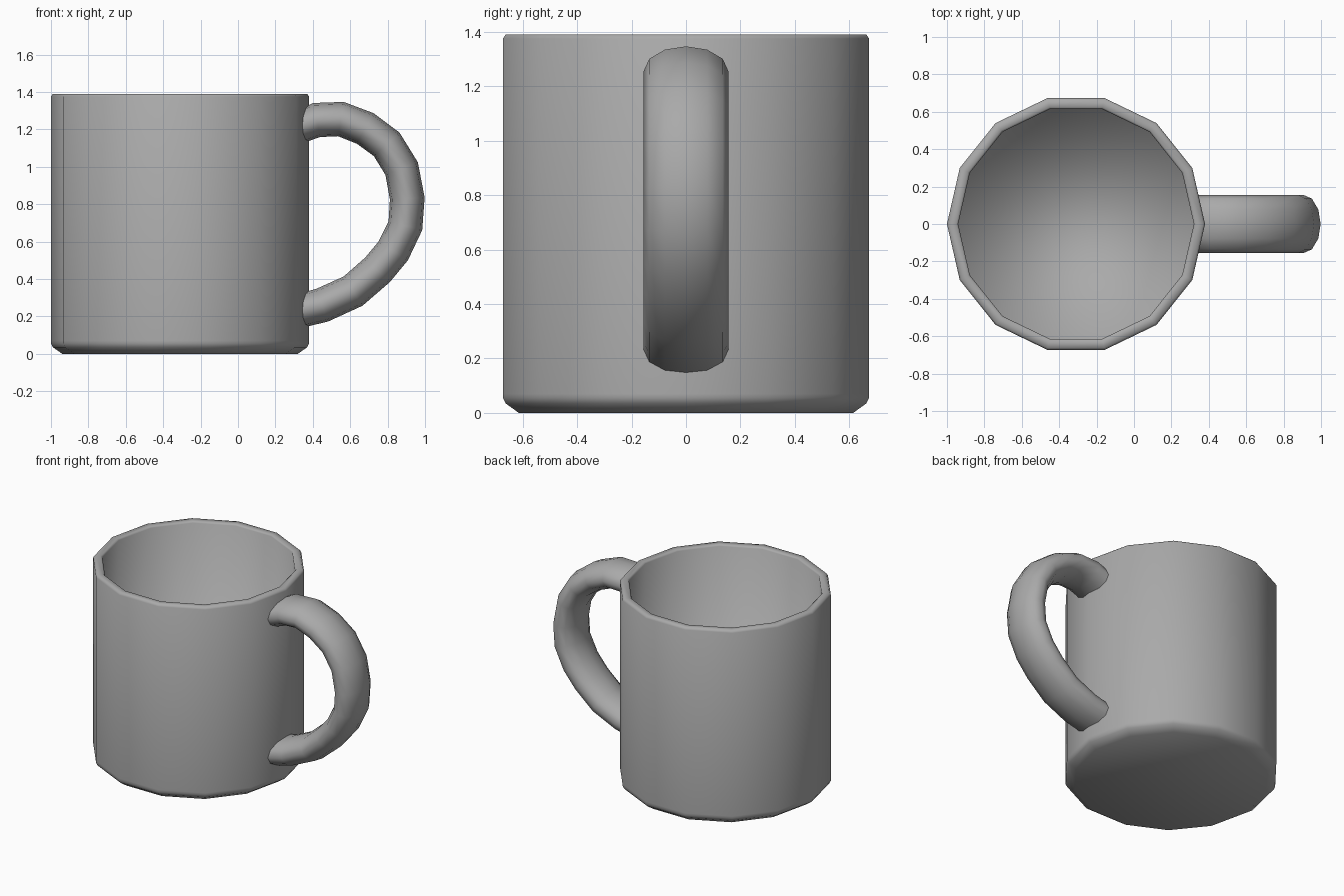
import bpy
import bmesh
from math import sin, cos, tau
from mathutils import Vector

cube = bpy.data.objects.get("Cube")
if cube:
    bpy.data.objects.remove(cube, do_unlink=True)

# Single grey glaze
grey = bpy.data.materials.new("grey_glaze")
grey.use_nodes = True
colour = (0.4, 0.4, 0.4, 1)
grey.diffuse_color = colour
grey.node_tree.nodes["Principled BSDF"].inputs["Base Color"].default_value = colour


def loft(name, rings, sharp_caps):
    """Skin a list of equal-length point rings and cap both ends."""
    bm = bmesh.new()
    loops = [[bm.verts.new(p) for p in ring] for ring in rings]
    n = len(loops[0])
    for a, b in zip(loops, loops[1:]):
        for i in range(n):
            j = (i + 1) % n
            bm.faces.new((a[i], a[j], b[j], b[i]))
    caps = [bm.faces.new(loops[0]), bm.faces.new(loops[-1])]
    bmesh.ops.recalc_face_normals(bm, faces=bm.faces[:])
    for face in bm.faces:
        face.smooth = True
    if sharp_caps:
        for cap in caps:
            for edge in cap.edges:
                edge.smooth = False
    mesh = bpy.data.meshes.new(name)
    bm.to_mesh(mesh)
    bm.free()
    mesh.materials.append(grey)
    obj = bpy.data.objects.new(name, mesh)
    bpy.context.collection.objects.link(obj)
    return obj


# Cup: fourteen-sided profile running up the outside, over the rim, down inside
SIDES = 14
CENTRE_X = -0.31
profile = [(0.63, 0), (0.68, 0.035), (0.69, 0.055), (0.69, 0.07),
           (0.69, 1.375), (0.68, 1.39), (0.64, 1.39), (0.63, 1.38),
           (0.63, 0.07)]
cup_rings = [[(CENTRE_X + r * cos(tau * i / SIDES), r * sin(tau * i / SIDES), z)
              for i in range(SIDES)] for r, z in profile]
loft("cup", cup_rings, False)

# Handle: oval section swept along a path in the xz plane, ends inside the wall
path = [Vector((x, 0, z)) for x, z in [
    (0.332, 1.215), (0.42, 1.25), (0.55, 1.255), (0.68, 1.205), (0.795, 1.12),
    (0.875, 0.99), (0.905, 0.83), (0.895, 0.685), (0.83, 0.55),
    (0.745, 0.448), (0.615, 0.335), (0.45, 0.26), (0.332, 0.23)]]
HALF_WIDTH, HALF_DEPTH, SECTION = 0.156, 0.093, 12
handle_rings = []
for k, p in enumerate(path):
    if k == 0:
        tangent = Vector((1, 0, 0))
    elif k == len(path) - 1:
        tangent = Vector((-1, 0, 0))
    else:
        tangent = ((path[k + 1] - p).normalized() + (p - path[k - 1]).normalized()).normalized()
    outward = Vector((-tangent.z, 0, tangent.x))
    side = Vector((0, 1, 0))
    handle_rings.append([p + outward * HALF_DEPTH * cos(tau * i / SECTION)
                         + side * HALF_WIDTH * sin(tau * i / SECTION)
                         for i in range(SECTION)])
loft("handle", handle_rings, True)
